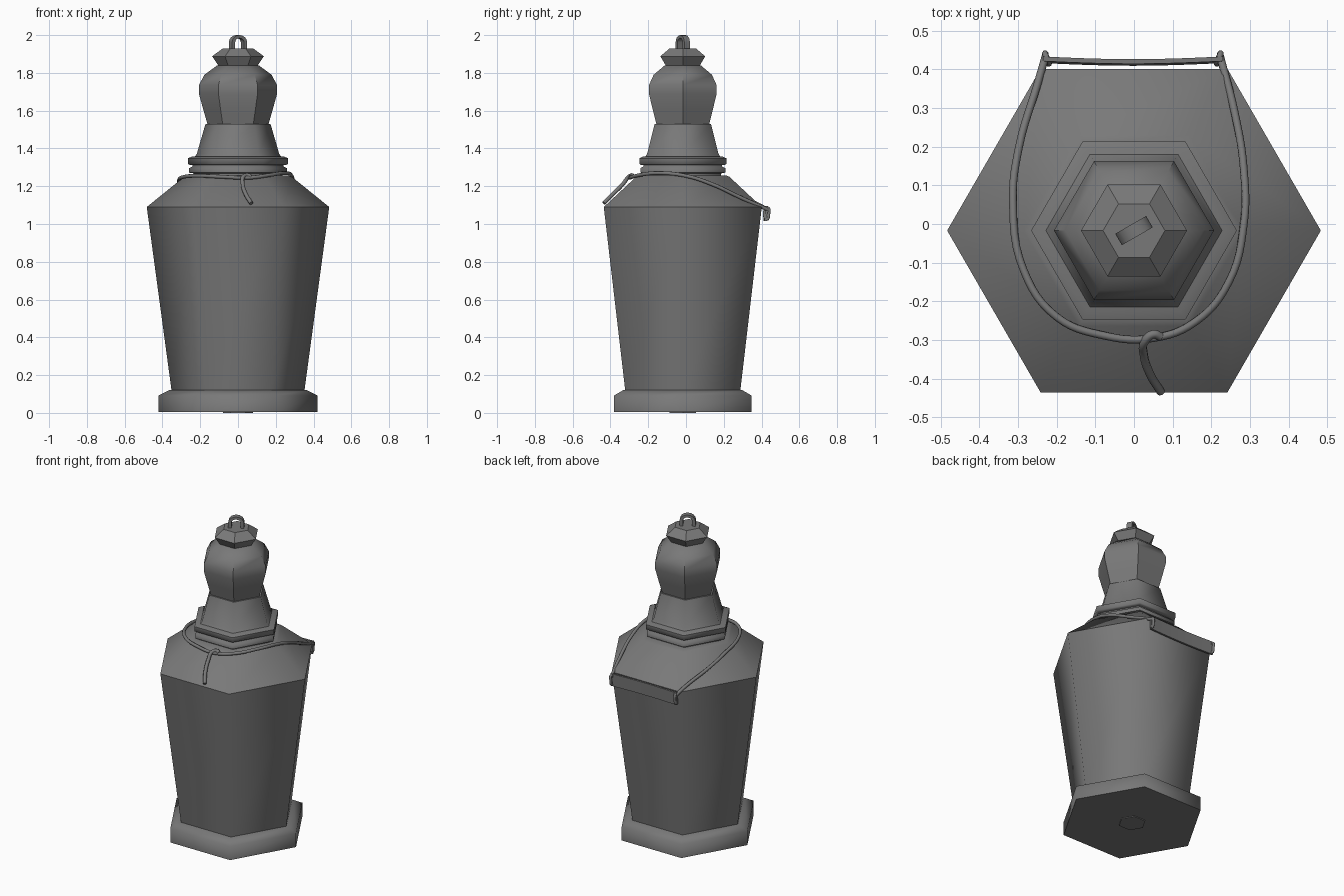
import bpy, bmesh, math
from mathutils import Matrix

if "Cube" in bpy.data.objects:
    bpy.data.objects.remove(bpy.data.objects["Cube"])

CY = -0.017  # axis of the bottle in y

dark = bpy.data.materials.new("dark_grey")
dark.diffuse_color = (.19, .19, .19, 1)
dark.use_nodes = True
dark.node_tree.nodes["Principled BSDF"].inputs["Base Color"].default_value = dark.diffuse_color


def activate(ob):
    bpy.ops.object.select_all(action='DESELECT')
    ob.select_set(True)
    bpy.context.view_layer.objects.active = ob


def finish(name, bm, angle=None):
    bmesh.ops.recalc_face_normals(bm, faces=bm.faces)
    me = bpy.data.meshes.new(name)
    bm.to_mesh(me)
    bm.free()
    me.materials.append(dark)
    ob = bpy.data.objects.new(name, me)
    bpy.context.collection.objects.link(ob)
    if angle:
        activate(ob)
        bpy.ops.object.shade_smooth_by_angle(angle=math.radians(angle))
    return ob


def hex_stack(name, profile, angle=None, bottom=True, top=True):
    """Loft hexagons through (corner radius, z) pairs."""
    bm = bmesh.new()
    rings = [[bm.verts.new((r * math.cos(i * math.pi / 3),
                            CY + r * math.sin(i * math.pi / 3), z))
              for i in range(6)] for r, z in profile]
    for a, b in zip(rings, rings[1:]):
        for i in range(6):
            j = (i + 1) % 6
            bm.faces.new((a[i], a[j], b[j], b[i]))
    if bottom:
        bm.faces.new(rings[0])
    if top:
        bm.faces.new(rings[-1])
    return finish(name, bm, angle)


def cord(name, points, radius, cyclic=False):
    """Round cord through the points."""
    cu = bpy.data.curves.new(name, 'CURVE')
    cu.dimensions = '3D'
    cu.bevel_depth = radius
    cu.bevel_resolution = 2
    cu.resolution_u = 6
    cu.use_fill_caps = True
    cu.materials.append(dark)
    sp = cu.splines.new('BEZIER')
    sp.bezier_points.add(len(points) - 1)
    for bp, p in zip(sp.bezier_points, points):
        bp.co = p
        bp.handle_left_type = bp.handle_right_type = 'AUTO'
    sp.use_cyclic_u = cyclic
    ob = bpy.data.objects.new(name, cu)
    bpy.context.collection.objects.link(ob)
    activate(ob)
    bpy.ops.object.convert(target='MESH')


# bottle
hex_stack("foot", [(.42, .005), (.42, .092), (.365, .12)], 61)
hex_stack("body", [(.352, .12), (.483, 1.09)], 65, bottom=False, top=False)
hex_stack("shoulder", [(.483, 1.09), (.285, 1.25), (.262, 1.258)], 65, bottom=False)
hex_stack("base_plug", [(.08, 0), (.08, .02)])

# neck and collar
hex_stack("neck", [(.235, 1.25), (.235, 1.268), (.26, 1.272), (.26, 1.295),
                   (.24, 1.305), (.24, 1.32)], 61)
hex_stack("collar", [(.255, 1.312), (.266, 1.318), (.266, 1.348), (.24, 1.358)], 61)

# stopper
hex_stack("stopper_cone", [(.232, 1.352), (.218, 1.372), (.172, 1.53)], 65)
hex_stack("stopper_bulb", [(.162, 1.53), (.185, 1.61), (.207, 1.69), (.207, 1.735),
                           (.178, 1.79), (.11, 1.84)], 50)
hex_stack("finial", [(.105, 1.84), (.137, 1.888), (.08, 1.93)])

# hanging loop: arch outline extruded, turned 30 degrees
bm = bmesh.new()
n = 8
arch = []
for r, h in ((.046, .038), (.027, .022)):
    arch.append([(-r, 1.925)] + [(-r * math.cos(math.pi * i / n),
                1.962 + h * math.sin(math.pi * i / n)) for i in range(n + 1)] + [(r, 1.925)])
layers = [[[bm.verts.new((x, y, z)) for x, z in s] for s in arch] for y in (-.017, .017)]
(fo, fi), (bo, bi) = layers
for a, b in ((fo, fi), (fi, bi), (bi, bo), (bo, fo)):
    for i in range(len(a) - 1):
        bm.faces.new((a[i], a[i + 1], b[i + 1], b[i]))
bm.transform(Matrix.Translation((0, CY, 0)) @ Matrix.Rotation(math.radians(30), 4, 'Z'))
finish("hanging_loop", bm, 40)

# cord around the shoulder
cord("neck_cord", [(-.228, .436, 1.075), (-.25, .36, 1.115), (-.297, .2, 1.18),
                   (-.313, .06, 1.225), (-.285, -.12, 1.25), (-.2, -.24, 1.255),
                   (-.08, -.288, 1.25), (.05, -.295, 1.245), (.16, -.252, 1.258),
                   (.245, -.15, 1.27), (.284, 0, 1.255), (.284, .14, 1.21),
                   (.26, .29, 1.14), (.222, .436, 1.075)], .01)
cord("cord_tail", [(.07, -.292, 1.25), (.05, -.285, 1.258), (.028, -.303, 1.25),
                   (.025, -.335, 1.21), (.04, -.385, 1.16), (.07, -.435, 1.11)], .011)
for side, x in (("left", -.228), ("right", .222)):
    cord(side + "_cord_end", [(x, .434, 1.085), (x, .438, 1.05), (x, .428, 1.025),
                              (x * .97, .415, 1.05), (x * .97, .42, 1.075)], .008, True)

# label strip hanging on the back, slightly bowed
bm = bmesh.new()
steps = 8
cols = []
for i in range(steps + 1):
    t = i / steps
    x = -.235 + .465 * t
    y = .421 - .007 * math.sin(math.pi * t)
    cols.append([bm.verts.new(p) for p in ((x, y - .005, 1.015), (x, y + .007, 1.015),
                                           (x, y + .012, 1.095), (x, y, 1.095))])
for a, b in zip(cols, cols[1:]):
    for i in range(4):
        j = (i + 1) % 4
        bm.faces.new((a[i], a[j], b[j], b[i]))
bm.faces.new(cols[0])
bm.faces.new(cols[-1])
finish("label_strip", bm, 40)
